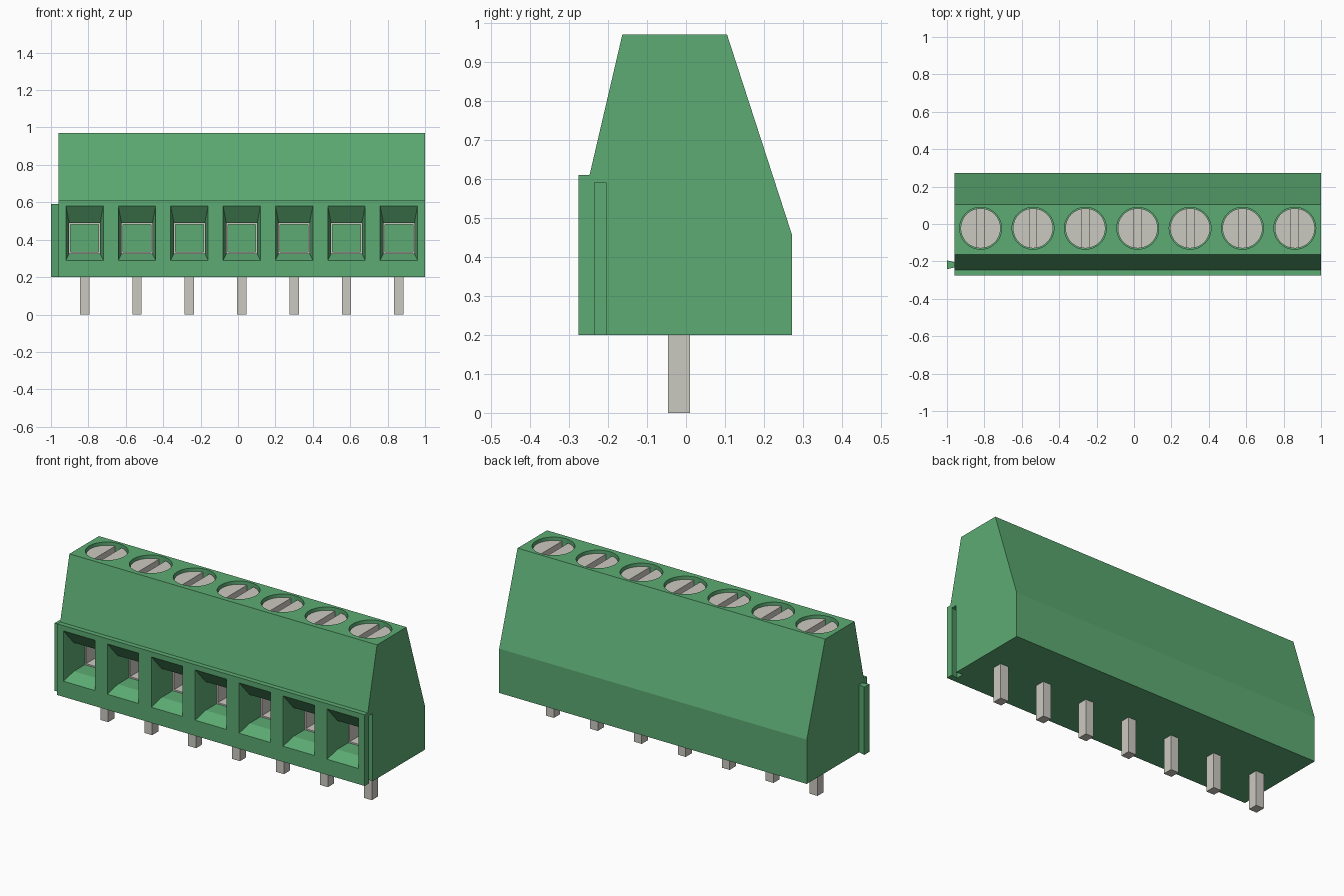
import bpy, bmesh, math
from mathutils import Matrix

cube = bpy.data.objects.get("Cube")
if cube:
    bpy.data.objects.remove(cube, do_unlink=True)


def material(name, rgb):
    m = bpy.data.materials.new(name)
    m.use_nodes = True
    m.diffuse_color = (*rgb, 1)
    bsdf = next(n for n in m.node_tree.nodes if n.type == 'BSDF_PRINCIPLED')
    bsdf.inputs["Base Color"].default_value = (*rgb, 1)
    return m


GREEN = material("green plastic", (0.107, 0.406, 0.171))
METAL = material("tinned metal", (0.60, 0.585, 0.53))

POLES = 7
PITCH = 0.28
X0, X1 = -0.96, 1.0
BASE = 0.2
SCREW_Y = -0.023
centres = [0.02 + PITCH * (i - (POLES - 1) / 2) for i in range(POLES)]


def loft(bm, rings):
    """Closed solid through matching rings of points."""
    vs = [[bm.verts.new(p) for p in r] for r in rings]
    n = len(rings[0])
    for a, b in zip(vs, vs[1:]):
        for i in range(n):
            j = (i + 1) % n
            bm.faces.new((a[i], a[j], b[j], b[i]))
    bm.faces.new(vs[0][::-1])
    bm.faces.new(vs[-1])


def box(bm, x0, x1, y0, y1, z0, z1):
    loft(bm, [[(x0, y0, z), (x1, y0, z), (x1, y1, z), (x0, y1, z)] for z in (z0, z1)])


def disc(bm, x, y, r, z0, z1):
    bmesh.ops.create_cone(bm, cap_ends=True, segments=48, radius1=r, radius2=r, depth=z1 - z0,
                          matrix=Matrix.Translation((x, y, (z0 + z1) / 2)))


def finish(bm, name, mat):
    bmesh.ops.recalc_face_normals(bm, faces=bm.faces)
    me = bpy.data.meshes.new(name)
    bm.to_mesh(me)
    bm.free()
    me.materials.append(mat)
    ob = bpy.data.objects.new(name, me)
    bpy.context.collection.objects.link(ob)
    return ob


def select(ob):
    bpy.ops.object.select_all(action='DESELECT')
    ob.select_set(True)
    bpy.context.view_layer.objects.active = ob


def cut(ob, cutter):
    cutter.hide_render = True
    mod = ob.modifiers.new("cut", 'BOOLEAN')
    mod.operation = 'DIFFERENCE'
    mod.solver = 'EXACT'
    mod.object = cutter
    select(ob)
    bpy.ops.object.modifier_apply(modifier=mod.name)
    bpy.data.objects.remove(cutter, do_unlink=True)


# Housing: side profile swept along x
profile = [(-0.275, BASE), (0.272, BASE), (0.272, 0.455), (0.105, 0.97),
           (-0.163, 0.97), (-0.247, 0.61), (-0.275, 0.61)]
bm = bmesh.new()
loft(bm, [[(x, y, z) for y, z in profile] for x in (X0, X1)])
housing = finish(bm, "housing", GREEN)

# Wire funnels, screw wells and the dovetail groove
bm = bmesh.new()
for c in centres:
    sections = [(-0.30, 0.10, 0.29, 0.58), (-0.275, 0.10, 0.29, 0.58),
                (-0.205, 0.0825, 0.325, 0.49), (0.06, 0.0825, 0.325, 0.49)]
    loft(bm, [[(c - w, y, a), (c + w, y, a), (c + w, y, b), (c - w, y, b)]
              for y, w, a, b in sections])
    disc(bm, c, SCREW_Y, 0.112, 0.91, 1.0)
loft(bm, [[(X1 + 0.01, -0.233, z), (X1 + 0.01, -0.207, z),
           (X1 - 0.04, -0.195, z), (X1 - 0.04, -0.243, z)] for z in (0.1, 0.59)])
cut(housing, finish(bm, "housing_cutter", GREEN))
select(housing)
bpy.ops.object.shade_smooth_by_angle(angle=math.radians(15))

# Dovetail rib on the opposite end
bm = bmesh.new()
loft(bm, [[(X0, -0.232, z), (X0, -0.205, z), (-1.0, -0.194, z), (-1.0, -0.242, z)]
          for z in (BASE, 0.59)])
finish(bm, "dovetail_rib", GREEN)

# Slotted screw heads
bm = bmesh.new()
for c in centres:
    disc(bm, c, SCREW_Y, 0.107, 0.905, 0.953)
screws = finish(bm, "screw_heads", METAL)
bm = bmesh.new()
for c in centres:
    box(bm, c - 0.02, c + 0.02, SCREW_Y - 0.13, SCREW_Y + 0.13, 0.92, 1.0)
cut(screws, finish(bm, "slot_cutter", METAL))
select(screws)
bpy.ops.object.shade_smooth_by_angle(angle=math.radians(15))

# Square clamp cages lining the wire shafts
T = 0.008
bm = bmesh.new()
for c in centres:
    a, b, lo, hi = c - 0.0825, c + 0.0825, 0.325, 0.49
    for x0, x1, z0, z1 in ((a, a + T, lo, hi), (b - T, b, lo, hi),
                           (a + T, b - T, lo, lo + T), (a + T, b - T, hi - T, hi)):
        box(bm, x0, x1, -0.105, 0.06, z0, z1)
finish(bm, "clamp_cages", METAL)

# Solder pins
bm = bmesh.new()
for c in centres:
    box(bm, c - 0.025, c + 0.025, -0.046, 0.01, 0.0, BASE + 0.01)
finish(bm, "solder_pins", METAL)
